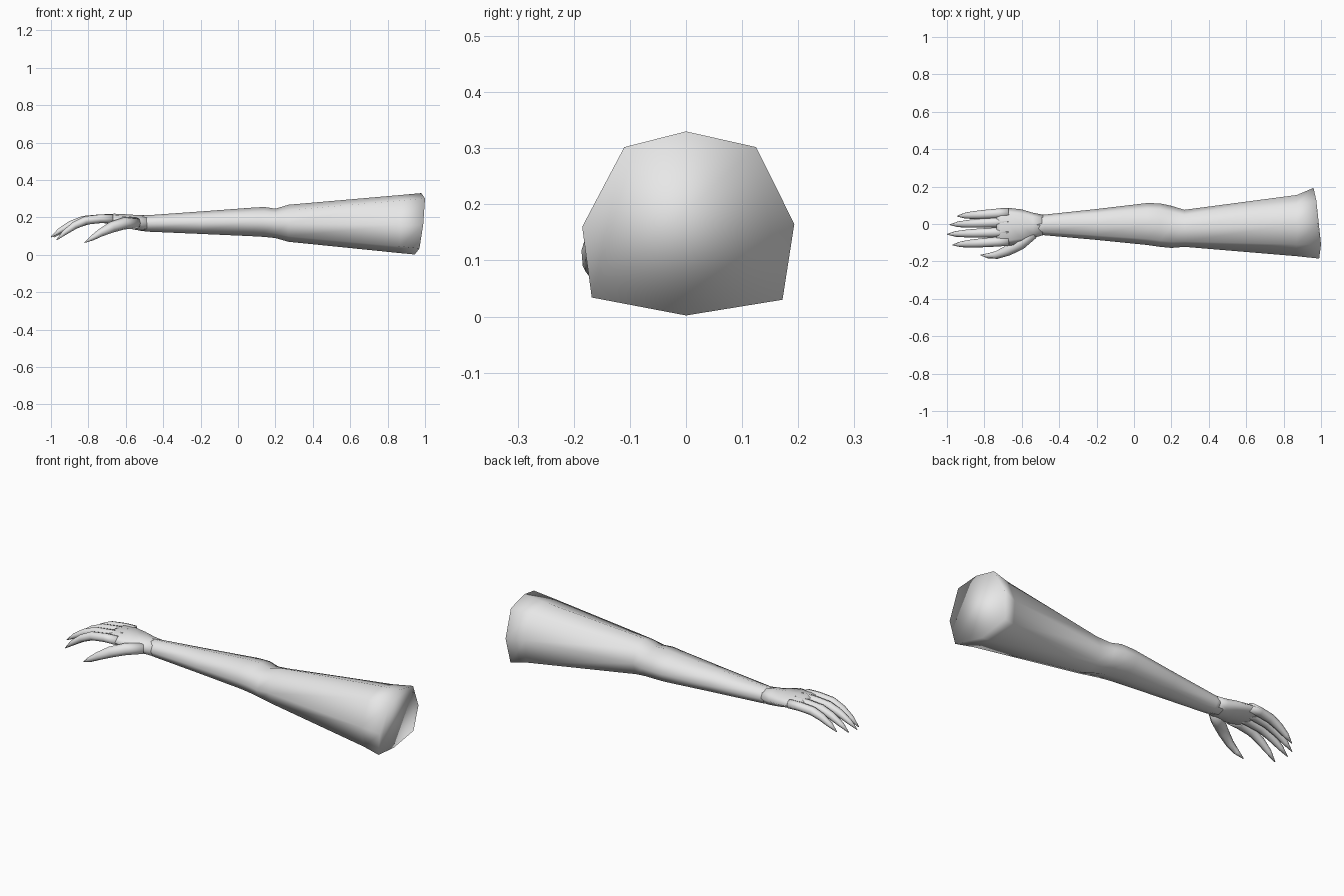
import bpy, bmesh, math
from mathutils import Vector

if "Cube" in bpy.data.objects:
    bpy.data.objects.remove(bpy.data.objects["Cube"])

skin = bpy.data.materials.new("plain grey")
skin.diffuse_color = (0.8, 0.8, 0.8, 1)
skin.use_nodes = True
skin.node_tree.nodes["Principled BSDF"].inputs["Base Color"].default_value = skin.diffuse_color


def loft(name, rings):
    """Skin a list of vertex rings, cap both ends, shade smooth."""
    bm = bmesh.new()
    vs = [[bm.verts.new(p) for p in r] for r in rings]
    n = len(vs[0])
    for a, b in zip(vs, vs[1:]):
        for i in range(n):
            j = (i + 1) % n
            bm.faces.new((a[i], a[j], b[j], b[i]))
    bm.faces.new(vs[0])
    bm.faces.new(vs[-1])
    bmesh.ops.recalc_face_normals(bm, faces=bm.faces)
    for f in bm.faces:
        f.smooth = True
    me = bpy.data.meshes.new(name)
    bm.to_mesh(me)
    bm.free()
    me.materials.append(skin)
    ob = bpy.data.objects.new(name, me)
    bpy.context.collection.objects.link(ob)
    return ob


def section(x, y0, y1, z0, z1, n=8):
    """Upright oval section between the given limits."""
    ring = []
    for i in range(n):
        a = 2 * math.pi * i / n
        ring.append((x, (y0 + y1) / 2 + (y1 - y0) / 2 * math.sin(a),
                     (z0 + z1) / 2 + (z1 - z0) / 2 * math.cos(a)))
    return ring


def digit(name, path, n=8):
    """Tapered tube along points (x, y, z, half width, half height)."""
    pts = [Vector(p[:3]) for p in path]
    rings = []
    for k, p in enumerate(path):
        d = (pts[min(k + 1, len(pts) - 1)] - pts[max(k - 1, 0)]).normalized()
        side = d.cross(Vector((0, 0, 1))).normalized()
        up = side.cross(d)
        rings.append([pts[k] + side * p[3] * math.sin(2 * math.pi * i / n)
                      + up * p[4] * math.cos(2 * math.pi * i / n) for i in range(n)])
    return loft(name, rings)


# Arm: wrist, forearm, elbow, upper arm, slanted shoulder end
shoulder = [(.98, 0, .33), (.975, .125, .302), (.96, .193, .165), (.945, .172, .03),
            (.945, 0, .002), (.97, -.168, .034), (.99, -.185, .16), (1.0, -.11, .302)]
near_end = [(.87, 0, .32), (.87, .105, .29), (.87, .155, .165), (.87, .145, .04),
            (.87, 0, .009), (.87, -.15, .045), (.87, -.172, .16), (.87, -.11, .29)]
loft("arm", [
    section(-.53, -.06, .05, .13, .212),
    section(-.48, -.06, .05, .124, .212),
    section(-.2, -.085, .08, .112, .232),
    section(.07, -.112, .112, .10, .252),
    section(.14, -.122, .11, .096, .256),
    section(.2, -.128, .097, .09, .247),
    section(.27, -.122, .076, .07, .268),
    near_end, shoulder])

# Palm, flaring from the wrist to the knuckles
loft("palm", [
    section(-.48, -.058, .048, .126, .211),
    section(-.54, -.075, .06, .132, .213),
    section(-.60, -.105, .078, .145, .217),
    section(-.66, -.115, .085, .158, .22),
    section(-.71, -.112, .085, .168, .218),
    section(-.735, -.105, .08, .175, .212)])

# Four curled fingers: base y, tip x, tip y, tip z
for name, y, tx, ty, tz in [("little_finger", .060, -.945, .042, .105),
                            ("ring_finger", .012, -.985, -.004, .095),
                            ("middle_finger", -.042, -1.0, -.055, .095),
                            ("index_finger", -.090, -.97, -.112, .08)]:
    path = []
    for t, drop, w, h in [(0, 0, .026, .024), (.22, .0, .026, .023),
                          (.48, .08, .024, .023), (.68, .32, .021, .02),
                          (.86, .66, .015, .014), (1, 1, .002, .002)]:
        path.append((-.67 + (tx + .67) * t, y + (ty - y) * t,
                     .193 + (tz - .193) * drop, w, h))
    digit(name, path)

# Thumb reaching outward and down
digit("thumb", [(-.54, -.05, .17, .03, .03), (-.61, -.105, .168, .034, .032),
                (-.675, -.142, .148, .028, .03), (-.735, -.166, .118, .021, .021),
                (-.78, -.17, .09, .014, .014), (-.82, -.166, .066, .002, .002)])
